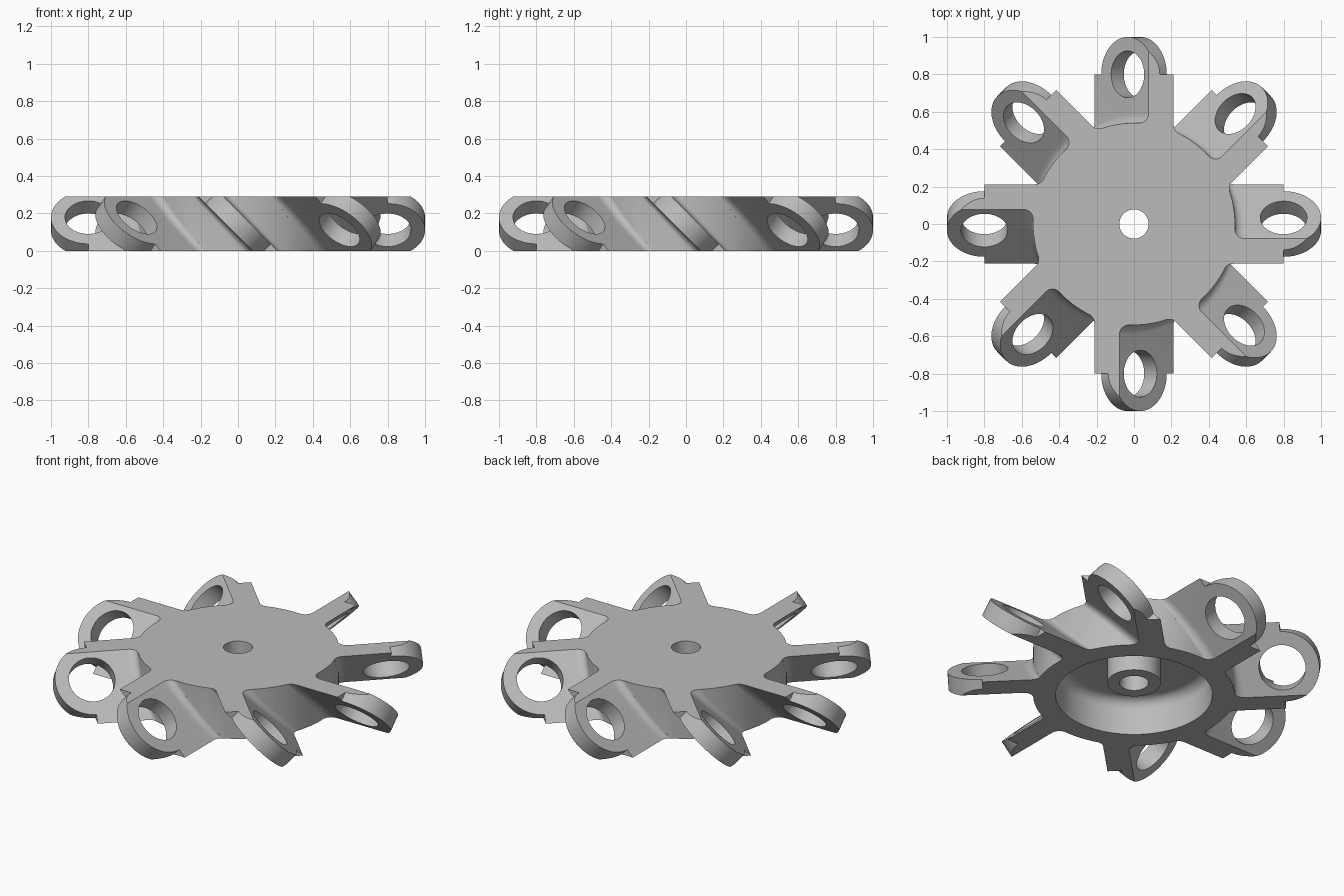
import bpy, bmesh, math
from mathutils import Matrix, Vector

HEIGHT = 0.29
MID = HEIGHT / 2
HUB_R = 0.54
HALF = 0.0675        # half width of an arm, measured level
FILLET = 0.05
RING_Y = 0.8
ARMS = 8

default = bpy.data.objects.get("Cube")
if default:
    bpy.data.objects.remove(default, do_unlink=True)

grey = bpy.data.materials.new("light_grey")
grey.use_nodes = True
color = (0.5, 0.5, 0.5, 1)
grey.diffuse_color = color
grey.node_tree.nodes["Principled BSDF"].inputs["Base Color"].default_value = color


def to_object(bm, name):
    bmesh.ops.recalc_face_normals(bm, faces=bm.faces)
    mesh = bpy.data.meshes.new(name)
    bm.to_mesh(mesh)
    bm.free()
    obj = bpy.data.objects.new(name, mesh)
    bpy.context.scene.collection.objects.link(obj)
    return obj


def combine(target, tool, operation):
    """Apply a boolean and remove the tool."""
    mod = target.modifiers.new(operation.lower(), 'BOOLEAN')
    mod.operation = operation
    mod.solver = 'MANIFOLD'
    mod.object = tool
    bpy.context.view_layer.update()
    graph = bpy.context.evaluated_depsgraph_get()
    result = bpy.data.meshes.new_from_object(target.evaluated_get(graph))
    target.modifiers.clear()
    target.data = result
    bpy.data.objects.remove(tool, do_unlink=True)


def turned_solid(name, profile, steps):
    """Revolve a closed (radius, z) profile around the z axis."""
    bm = bmesh.new()
    rings = []
    for i in range(steps):
        turn = Matrix.Rotation(math.tau * i / steps, 3, 'Z')
        rings.append([bm.verts.new(turn @ Vector((r, 0, z))) for r, z in profile])
    n = len(profile)
    for i in range(steps):
        a, b = rings[i], rings[(i + 1) % steps]
        for j in range(n):
            k = (j + 1) % n
            bm.faces.new((a[j], a[k], b[k], b[j]))
    return to_object(bm, name)


def tilted_disc(name, radius, depth, clip):
    """Cylinder lying in the plane of the arm, trimmed level if asked."""
    bm = bmesh.new()
    place = Matrix.Translation((0, RING_Y, MID)) @ Matrix.Rotation(math.radians(135), 4, 'Y')
    bmesh.ops.create_cone(bm, cap_ends=True, segments=64, radius1=radius,
                          radius2=radius, depth=depth, matrix=place)
    if clip:
        for z, direction in ((0, -1), (HEIGHT, 1)):
            cut = bmesh.ops.bisect_plane(
                bm, geom=bm.verts[:] + bm.edges[:] + bm.faces[:],
                plane_co=(0, 0, z), plane_no=(0, 0, direction), clear_outer=True)
            rim = [e for e in cut["geom_cut"] if isinstance(e, bmesh.types.BMEdge)]
            bmesh.ops.edgeloop_fill(bm, edges=rim)
    return to_object(bm, name)


def root_fillet(edge, side, steps=8):
    """Level arc from the hub rim to the side of the arm."""
    cx = edge + side * FILLET
    cy = math.sqrt((HUB_R + FILLET) ** 2 - cx ** 2)
    start = math.atan2(-cy, -cx * side)
    points = []
    for i in range(steps + 1):
        a = start + (-math.pi - start) * i / steps
        points.append((cx + side * FILLET * math.cos(a), cy + FILLET * math.sin(a)))
    return points


def slanted_arm(levels=12):
    bm = bmesh.new()
    loops = []
    for i in range(levels + 1):
        z = HEIGHT * i / levels
        shift = z - MID
        right = root_fillet(shift + HALF, 1)
        left = root_fillet(shift - HALF, -1)
        inner = 0.465
        outline = ([(right[0][0], inner)] + right +
                   [(shift + HALF, RING_Y), (shift - HALF, RING_Y)] +
                   left[::-1] + [(left[0][0], inner)])
        loops.append([bm.verts.new((x, y, z)) for x, y in outline])
    n = len(loops[0])
    for a, b in zip(loops, loops[1:]):
        for j in range(n):
            k = (j + 1) % n
            bm.faces.new((a[j], a[k], b[k], b[j]))
    bm.faces.new(loops[0])
    bm.faces.new(loops[-1])
    return to_object(bm, "arm")


# Hub: hollow below, with a rounded ceiling corner and a bored centre boss
ceiling, round_r, cavity_r = 0.21, 0.06, 0.42
profile = [(0.078, HEIGHT), (HUB_R, HEIGHT), (HUB_R, 0), (cavity_r, 0)]
for i in range(9):
    a = math.pi / 2 * i / 8
    profile.append((cavity_r - round_r + round_r * math.cos(a),
                    ceiling - round_r + round_r * math.sin(a)))
profile += [(0.143, ceiling), (0.143, 0.075), (0.078, 0.075)]
hub = turned_solid("hub_with_ring_arms", profile, 128)

# One arm: slanted bar, trimmed end ring, round eye
thickness = HALF * 2 * math.sqrt(0.5)
arm = slanted_arm()
combine(arm, tilted_disc("end_ring", 0.2, thickness, True), 'UNION')
combine(arm, tilted_disc("eye_cutter", 0.125, 0.5, False), 'DIFFERENCE')

# Repeat the arm around the hub
for i in range(ARMS):
    copy = bpy.data.objects.new("arm_copy", arm.data)
    copy.rotation_euler.z = math.tau * i / ARMS
    bpy.context.scene.collection.objects.link(copy)
    combine(hub, copy, 'UNION')
bpy.data.objects.remove(arm, do_unlink=True)

# Finish
hub.data.materials.clear()
hub.data.materials.append(grey)
for face in hub.data.polygons:
    face.material_index = 0
bpy.ops.object.select_all(action='DESELECT')
hub.select_set(True)
bpy.context.view_layer.objects.active = hub
bpy.ops.object.shade_smooth_by_angle(angle=math.radians(25))
